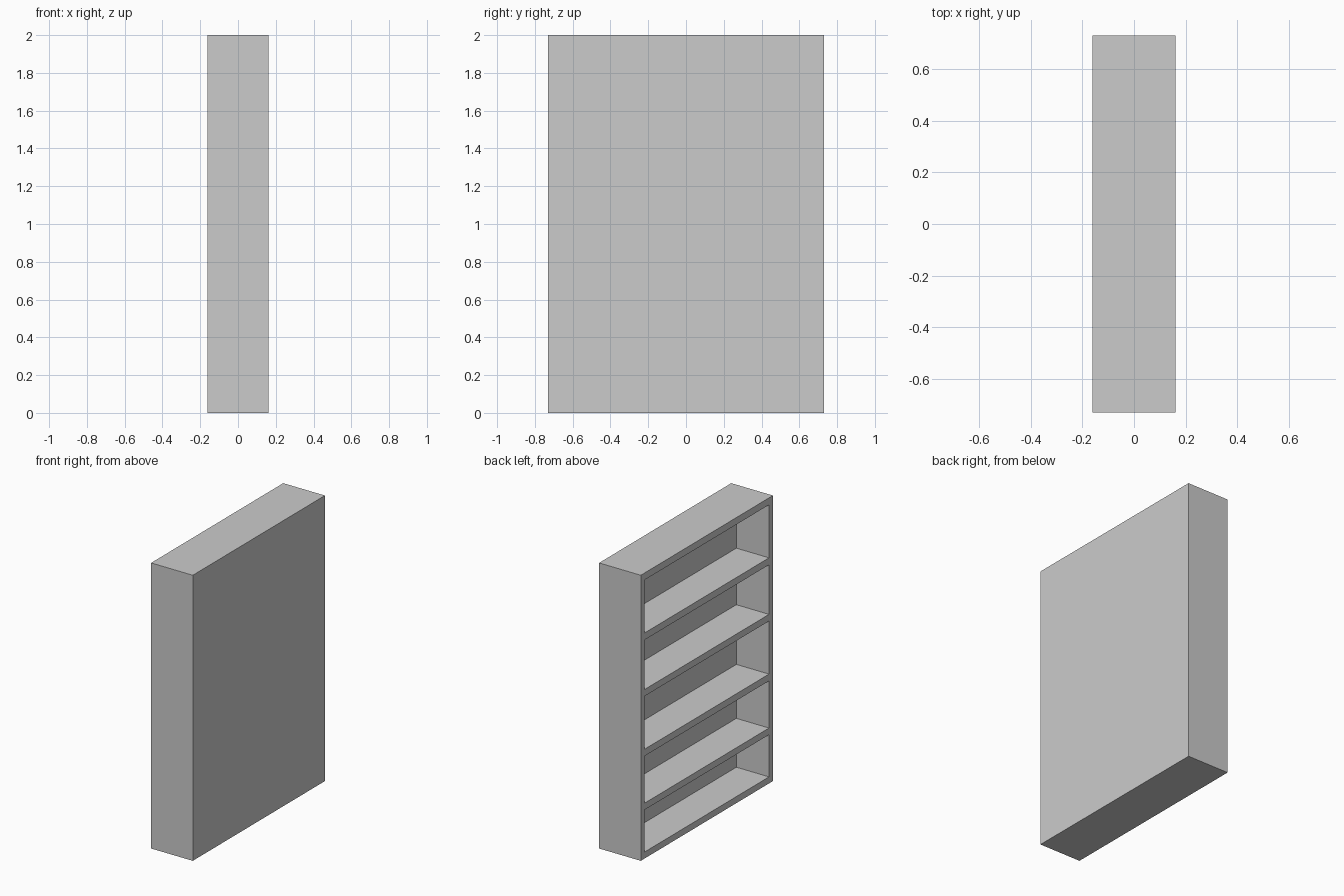
import bpy
import bmesh

if "Cube" in bpy.data.objects:
    bpy.data.objects.remove(bpy.data.objects["Cube"])

HALF_DEPTH, HALF_WIDTH = 0.1615, 0.731
SIDE = 0.043            # side panel thickness
BAY_DEPTH = 0.253       # shelf depth, the rest is the back panel

# Grid lines of the open face: rails and bays alternate in both directions
ys = [-HALF_WIDTH, -HALF_WIDTH + SIDE, HALF_WIDTH - SIDE, HALF_WIDTH]
zs = [0, 0.046, 0.341, 0.388, 0.718, 0.766, 1.137, 1.184, 1.531, 1.58, 1.951, 2]

bm = bmesh.new()
grid = [[bm.verts.new((-HALF_DEPTH, y, z)) for y in ys] for z in zs]
bays, faces = [], []
for r in range(len(zs) - 1):
    for c in range(len(ys) - 1):
        f = bm.faces.new((grid[r][c], grid[r + 1][c],
                          grid[r + 1][c + 1], grid[r][c + 1]))
        faces.append(f)
        if c == 1 and r % 2 == 1:
            bays.append(f)


def push(region, distance):
    """Extrude faces along +x, keeping the originals."""
    out = bmesh.ops.extrude_face_region(bm, geom=region)["geom"]
    verts = [g for g in out if isinstance(g, bmesh.types.BMVert)]
    bmesh.ops.translate(bm, verts=verts, vec=(distance, 0, 0))


# Solid case, then the shelf bays sunk into its open face
push(faces, 2 * HALF_DEPTH)
push(bays, BAY_DEPTH)
bmesh.ops.delete(bm, geom=[f for f in bays if f.is_valid], context='FACES_ONLY')
bmesh.ops.recalc_face_normals(bm, faces=bm.faces[:])

mesh = bpy.data.meshes.new("bookcase")
bm.to_mesh(mesh)
bm.free()
bpy.context.collection.objects.link(bpy.data.objects.new("bookcase", mesh))
